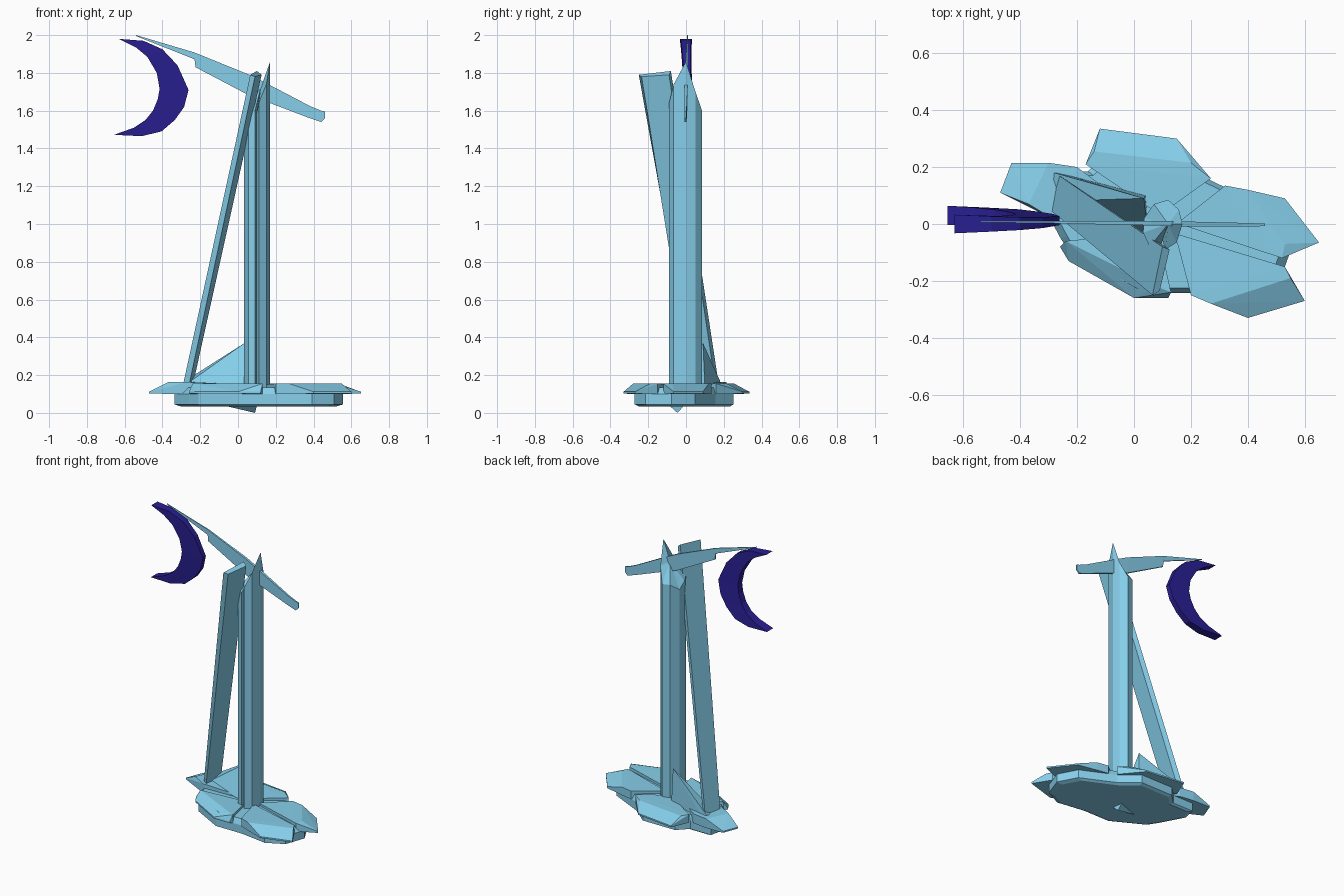
import bpy, bmesh

if "Cube" in bpy.data.objects:
    bpy.data.objects.remove(bpy.data.objects["Cube"])

def material(name, rgb):
    m = bpy.data.materials.new(name)
    m.diffuse_color = (*rgb, 1)
    m.use_nodes = True
    m.node_tree.nodes["Principled BSDF"].inputs["Base Color"].default_value = m.diffuse_color
    return m

ICE = material("pale_blue", (0.24, 0.62, 0.83))
NAVY = material("deep_blue", (0.022, 0.014, 0.29))

def finish(name, bm, mat):
    bmesh.ops.recalc_face_normals(bm, faces=bm.faces)
    me = bpy.data.meshes.new(name)
    bm.to_mesh(me)
    bm.free()
    me.materials.append(mat)
    ob = bpy.data.objects.new(name, me)
    bpy.context.collection.objects.link(ob)
    return ob

def loft(name, rings, mat=ICE):
    """Skin a run of equal-length rings and cap both ends."""
    bm = bmesh.new()
    vs = [[bm.verts.new(p) for p in r] for r in rings]
    n = len(rings[0])
    for a, b in zip(vs, vs[1:]):
        for i in range(n):
            j = (i + 1) % n
            bm.faces.new((a[i], a[j], b[j], b[i]))
    bm.faces.new(vs[0])
    bm.faces.new(vs[-1])
    return finish(name, bm, mat)

def hull(name, points, mat=ICE):
    bm = bmesh.new()
    for p in points:
        bm.verts.new(p)
    res = bmesh.ops.convex_hull(bm, input=bm.verts)
    spare = [v for v in res["geom_interior"] if isinstance(v, bmesh.types.BMVert)]
    bmesh.ops.delete(bm, geom=spare, context='VERTS')
    bmesh.ops.dissolve_limit(bm, angle_limit=0.02, verts=bm.verts, edges=bm.edges)
    return finish(name, bm, mat)

# Base slab: faceted outline, undercut towards the bottom
outline = [(-.35, .10), (-.27, -.05), (-.22, -.13), (0, -.25), (.2, -.25), (.40, -.28),
           (.52, -.22), (.57, -.08), (.5, .05), (.27, .16), (.15, .26), (-.1, .26),
           (-.17, .19), (-.33, .19)]
cx, cy = 0.1, 0
scale = lambda s, z: [(cx + (x - cx) * s, cy + (y - cy) * s, z) for x, y in outline]
loft("base_slab", [scale(.9, .035), scale(.97, .045), scale(.97, .10), scale(.90, .135)])

# Base petals: raised wedges running from the post to a sloping outer lip
petals = {
    "back":  ([(.27, .16), (.2, .215), (-.14, .255), (-.17, .21)], [(.15, .30), (-.12, .335)]),
    "right": ([(.32, .135), (.40, .12), (.53, -.07), (.52, -.12)], [(.53, .09), (.65, -.065)]),
    "front_right": ([(.53, -.15), (.55, -.19), (.27, -.28), (.2, -.25)], [(.60, -.27), (.40, -.33)]),
    "front": ([(.13, -.24), (.08, -.22), (-.24, -.06)], [(.12, -.26), (0, -.26), (-.23, -.13), (-.26, -.08)]),
    "left":  ([(-.2, .2), (-.30, .215), (-.37, .07), (-.27, .01)], [(-.43, .215), (-.47, .11)]),
}
for key, (rim, lip) in petals.items():
    hx = sum(p[0] for p in rim) / len(rim)
    hy = sum(p[1] for p in rim) / len(rim)
    hub = (.1 + (hx - .1) * .15, hy * .15)
    top = .163 if key == "left" else .155
    pts = [(*hub, .15), (*hub, .10)]
    pts += [(x, y, z) for x, y in rim for z in (top, .10)]
    pts += [(x, y, z) for x, y in lip for z in (.112, .102)]
    hull(f"base_petal_{key}", pts)

# Small splinter showing under the base
hull("underside_splinter", [(-.08, -.07, .04), (.10, -.09, .04), (.09, .0, .05), (.09, -.045, 0)])

# Post: grooved column with a ragged slanting tip
section = [(.17, 0, 1.86), (.158, .05, 1.70), (.12, .085, 1.60), (.07, .07, 1.60),
           (.035, .02, 1.56), (.032, -.03, 1.60), (.055, -.08, 1.62), (.09, -.09, 1.60),
           (.098, -.05, 1.58), (.11, -.09, 1.64), (.15, -.065, 1.74)]
bm = bmesh.new()
lo = [bm.verts.new((x, y, .1)) for x, y, z in section]
hi = [bm.verts.new(p) for p in section]
peak = bm.verts.new((.12, 0, 1.72))
for i in range(len(section)):
    j = (i + 1) % len(section)
    bm.faces.new((lo[i], lo[j], hi[j], hi[i]))
    bm.faces.new((hi[i], hi[j], peak))
bm.faces.new(lo)
finish("post", bm, ICE)

# Leaning plank beside the post
loft("leaning_plank", [
    [(-.295, .05, .13), (-.265, .03, .12), (-.245, .16, .12), (-.27, .175, .14)],
    [(.065, -.25, 1.79), (.09, -.235, 1.78), (.125, -.09, 1.79), (.10, -.08, 1.81)]])

# Wedge fin bracing the foot of the post
hull("foot_fin", [(-.28, .18, .17), (.035, .09, .37), (.05, -.03, .15), (-.29, .08, .14),
                  (.04, .10, .14), (-.26, .18, .13)])

# Cross blade: x, upper z, lower z, y centre, half thickness
blade = [(-.54, 2.0, 1.995, .008, .002), (-.23, 1.908, 1.872, .006, .004),
         (-.225, 1.906, 1.83, .006, .005), (.06, 1.79, 1.68, .003, .008),
         (.17, 1.735, 1.64, 0, .009), (.38, 1.625, 1.56, -.002, .006),
         (.44, 1.60, 1.54, -.003, .005), (.46, 1.595, 1.56, -.003, .004)]
loft("cross_blade", [[(x, y - t, a), (x, y + t, a), (x, y + t, b), (x, y - t, b)]
                     for x, a, b, y, t in blade])

# Crescent: outer and inner arc points paired from top tip to bottom tip
outer = [(-.63, 1.98), (-.50, 1.97), (-.40, 1.925), (-.32, 1.84), (-.262, 1.71),
         (-.285, 1.62), (-.335, 1.55), (-.405, 1.49), (-.51, 1.465), (-.655, 1.472)]
inner = [(-.615, 1.972), (-.54, 1.935), (-.48, 1.885), (-.43, 1.80), (-.415, 1.715),
         (-.425, 1.66), (-.45, 1.60), (-.49, 1.55), (-.55, 1.51), (-.635, 1.48)]

def slab_y(x, z):
    mid = .03 * max(0, min(1, (1.98 - z) / .5)) ** 1.5
    half = .016 + .018 * (-.26 - x) / .4
    return mid - half, mid + half

rings = []
for (ox, oz), (ix, iz) in zip(outer, inner):
    (a, b), (c, d) = slab_y(ox, oz), slab_y(ix, iz)
    rings.append([(ox, a, oz), (ox, b, oz), (ix, d, iz), (ix, c, iz)])
loft("crescent", rings, NAVY)
